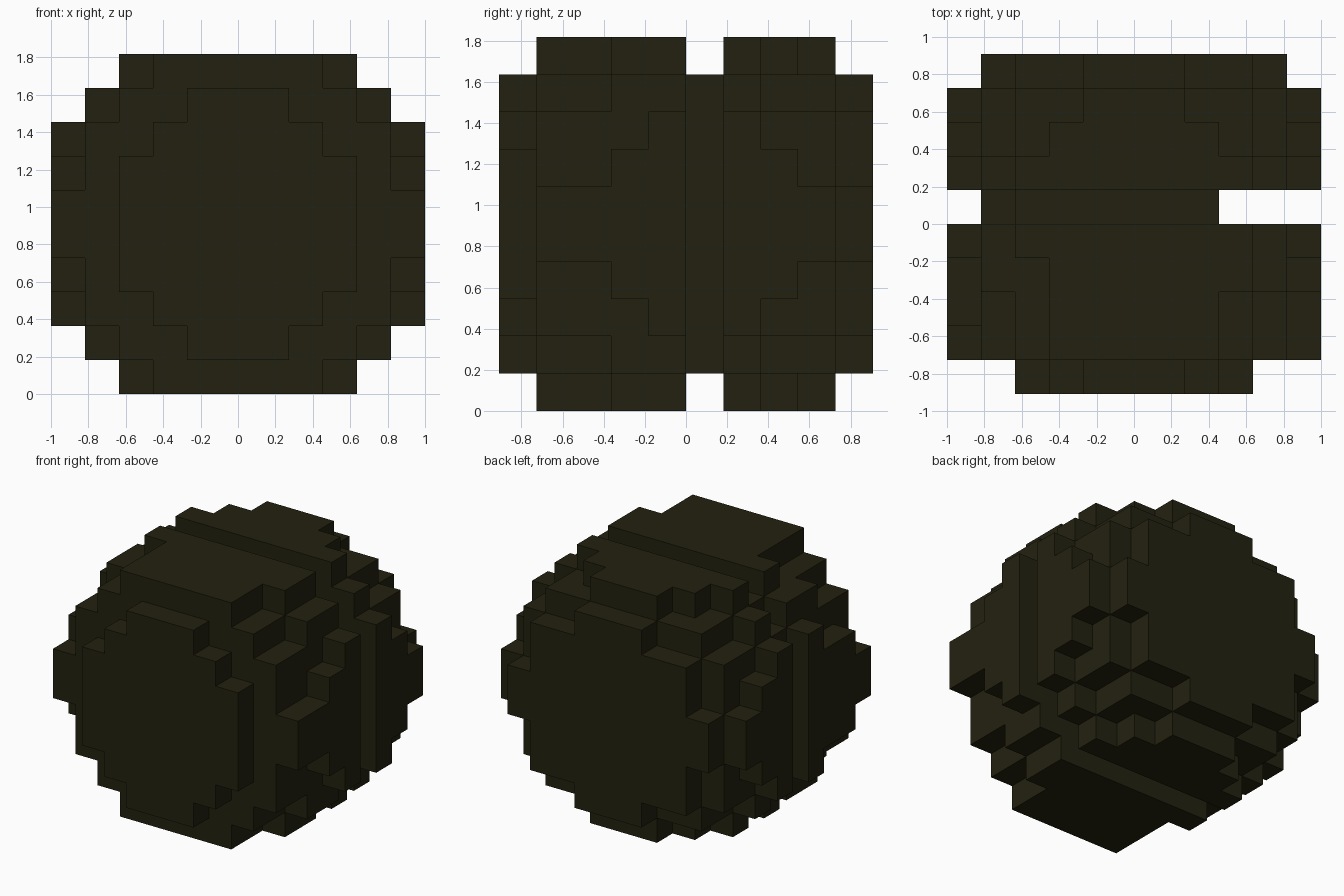
import bpy, bmesh
from mathutils import Vector

if "Cube" in bpy.data.objects:
    bpy.data.objects.remove(bpy.data.objects["Cube"])

U = 2 / 11  # block size

mat = bpy.data.materials.new("dark olive")
mat.diffuse_color = (0.0165, 0.0155, 0.005, 1)
mat.use_nodes = True
mat.node_tree.nodes["Principled BSDF"].inputs["Base Color"].default_value = mat.diffuse_color

# Each slice along y: blocks either side of the middle column, for rows from
# the top down to mid height (mirrored below). -1 means an empty row.
# (right side, left side)
A = [2, 3, 4, 4, 5]
D = [3, 4, 5, 5, 5]
SLICES = [
    ([-1, 1, 2, 3, 3], None),
    (A, None),
    (A, [2, 3, 4, 5, 5]),
    ([3, 4, 4, 5, 5], [2, 4, 4, 5, 5]),
    (D, None),
    ([-1, 2, 2, 2, 2], [-1, 3, 4, 4, 4]),
    (D, None),
    ([2, 3, 4, 5, 5], None),
    ([1, 3, 4, 4, 5], None),
    ([-1, 1, 3, 3, 4], None),
]

# Fill the block grid
cells = set()
for j, (right, left) in enumerate(SLICES):
    left = left or right
    for r in range(5):
        if right[r] < 0:
            continue
        for k in (r, 9 - r):
            for i in range(-left[r], right[r] + 1):
                cells.add((i, j, k))

DIRS = [Vector(d) for d in ((1, 0, 0), (-1, 0, 0), (0, 1, 0), (0, -1, 0), (0, 0, 1), (0, 0, -1))]


def build(name, j0, j1):
    """Make one part from the exposed block faces of slices j0..j1."""
    bm = bmesh.new()
    for c in sorted(cells):
        if not j0 <= c[1] <= j1:
            continue
        mid = Vector((c[0], c[1] - 4.5, c[2] + 0.5))
        for n in DIRS:
            if tuple(int(c[a] + n[a]) for a in range(3)) in cells:
                continue
            s = Vector((n.y, n.z, n.x))
            t = n.cross(s)
            quad = [mid + (n + a * s + b * t) / 2 for a, b in ((-1, -1), (1, -1), (1, 1), (-1, 1))]
            bm.faces.new([bm.verts.new(p * U) for p in quad])
    bmesh.ops.remove_doubles(bm, verts=bm.verts, dist=1e-4)
    # Merge flat areas
    bmesh.ops.dissolve_limit(bm, angle_limit=0.01, verts=bm.verts, edges=bm.edges)
    me = bpy.data.meshes.new(name)
    bm.to_mesh(me)
    bm.free()
    me.materials.append(mat)
    bpy.context.collection.objects.link(bpy.data.objects.new(name, me))


build("front_half", 0, 4)
build("recessed_core", 5, 5)
build("back_half", 6, 9)
